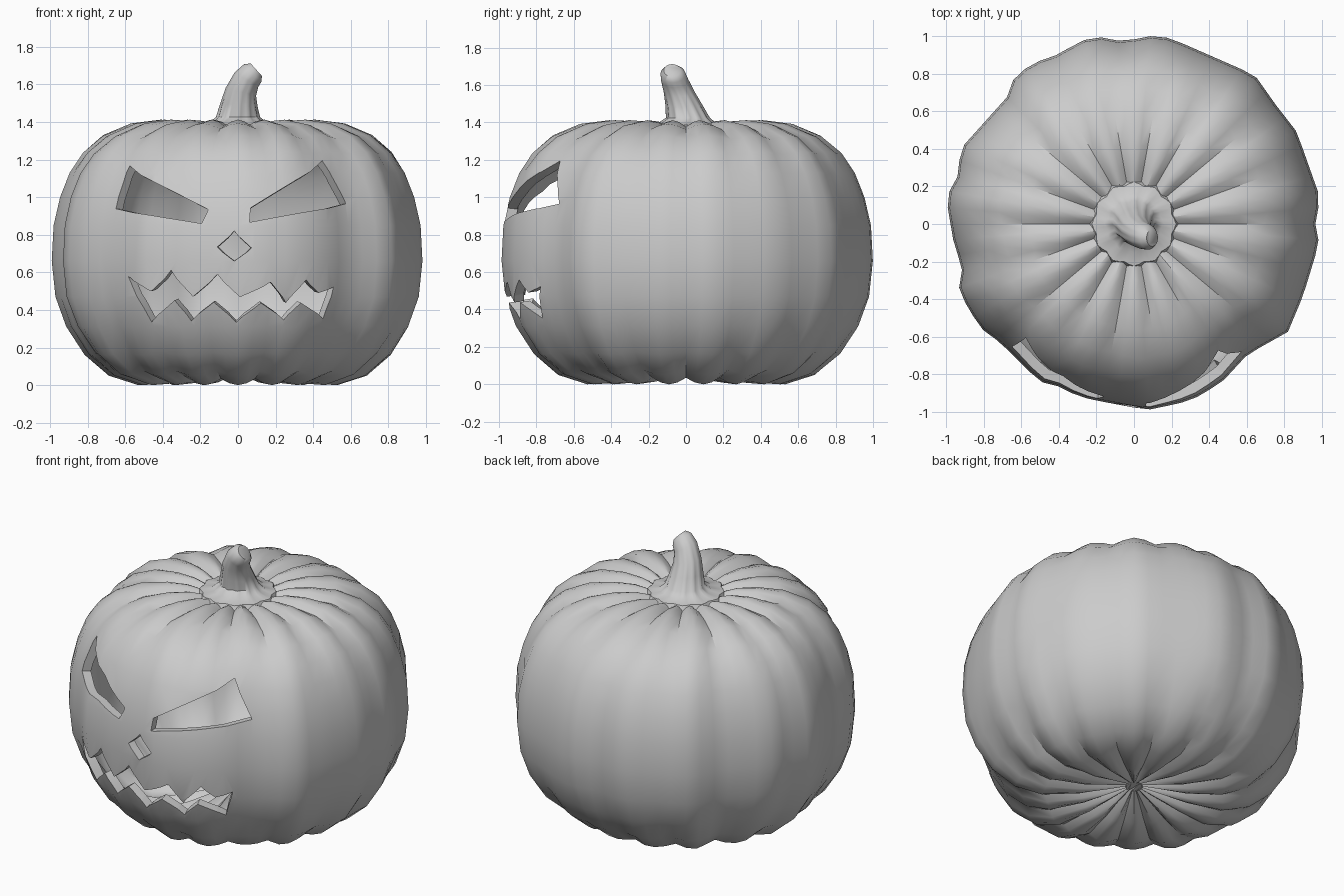
import bpy, bmesh, math
from mathutils import Vector

if "Cube" in bpy.data.objects:
    bpy.data.objects.remove(bpy.data.objects["Cube"])

LOBES, SEGS = 18, 72


def finish(name, bm, recalc=False):
    if recalc:
        bmesh.ops.recalc_face_normals(bm, faces=bm.faces[:])
    me = bpy.data.meshes.new(name)
    bm.to_mesh(me)
    bm.free()
    ob = bpy.data.objects.new(name, me)
    bpy.context.collection.objects.link(ob)
    return ob


def activate(ob):
    bpy.ops.object.select_all(action='DESELECT')
    ob.select_set(True)
    bpy.context.view_layer.objects.active = ob


def bridge(bm, a, b, flip=False):
    n = len(a)
    for i in range(n):
        f = [a[i], a[(i + 1) % n], b[(i + 1) % n], b[i]]
        bm.faces.new(f[::-1] if flip else f)


# Uneven cross-section at the widest height: (angle in degrees, radius)
SECTION = [(0, .965), (8, 1.0), (29.5, .995), (40, .985), (51, 1.02), (73, .99), (79, 1.008),
           (86, 1.003), (93, .97), (101, 1.015), (107, 1.015), (113, .986), (122, 1.01),
           (129, 1.01), (135, .955), (157, 1.008), (164, .968), (172, 1.01), (187, .963),
           (194, .94), (201, 1.0), (214, .987), (222, .95), (235, .963), (239, .978),
           (246, .95), (252, .965), (259, .96), (274, .992), (280, .984), (288, .987),
           (299, .963), (311, .92), (325, 1.0), (337, .977), (354, .99), (360, .965)]


def section(deg):
    # radius on the straight chord between two section points
    for (a0, r0), (a1, r1) in zip(SECTION, SECTION[1:]):
        if a0 <= deg <= a1:
            s = lambda d: math.sin(math.radians(d))
            return r0 * r1 * s(a1 - a0) / (r0 * s(deg - a0) + r1 * s(a1 - deg))


# Body lathe: (radius, height, depth of regular creases), bottom to top
PROFILE = [(.05, .085, .012), (.16, .055, .03), (.32, .015, .04), (.54, .0, .035),
           (.70, .05, .03), (.83, .16, .02), (.925, .31, .01), (.98, .47, 0),
           (1.0, .66, 0), (.99, .85, 0), (.955, 1.0, 0), (.905, 1.13, .005),
           (.835, 1.24, .015), (.73, 1.33, .025), (.58, 1.392, .03), (.42, 1.412, .035),
           (.30, 1.405, .035), (.20, 1.375, .025), (.08, 1.35, .01)]


def shell(bm, scale, flip):
    pts = [Vector((r * scale, .7 + (z - .7) * scale)) for r, z, d in PROFILE]
    rings = []
    for i, p in enumerate(pts):
        t = (pts[min(i + 1, len(pts) - 1)] - pts[max(i - 1, 0)]).normalized()
        nrm = Vector((t.y, -t.x))
        ring = []
        for k in range(SEGS):
            a = math.tau * k / SEGS
            crease = PROFILE[i][2] * (abs(math.sin(a * LOBES / 2)) - 1)
            q = p + nrm * crease
            q.x += (section(360 * k / SEGS) - 1) * p.x
            ring.append(bm.verts.new((q.x * math.cos(a), q.x * math.sin(a), q.y)))
        rings.append(ring)
    for a, b in zip(rings, rings[1:]):
        bridge(bm, a, b, flip)
    bm.faces.new(rings[0] if flip else rings[0][::-1])
    bm.faces.new(rings[-1][::-1] if flip else rings[-1])


bm = bmesh.new()
shell(bm, 1.0, False)
shell(bm, .945, True)
body = finish("pumpkin_body", bm)

# Carved openings, outlined in the front view (x, z)
HOLES = {
    "left_eye": [(-.585, 1.17), (-.66, .94), (-.195, .86), (-.16, .935)],
    "right_eye": [(.46, 1.20), (.065, .94), (.06, .865), (.60, .97)],
    "nose": [(-.02, .82), (-.11, .735), (-.02, .66), (.07, .73)],
    "mouth": [(-.59, .58), (-.46, .335), (-.34, .45), (-.25, .34), (-.13, .44), (-.01, .335),
              (.12, .44), (.24, .35), (.33, .44), (.46, .35), (.52, .52), (.43, .49),
              (.36, .56), (.25, .44), (.17, .55), (.01, .47), (-.11, .59), (-.24, .47),
              (-.36, .61), (-.46, .50)],
}


def on_body(x, z, scale):
    # point on the front skin, pushed out from or in towards the centre
    for (r0, z0, _), (r1, z1, _) in zip(PROFILE[3:], PROFILE[4:]):
        if z0 <= z <= z1:
            r = .965 * (r0 + (r1 - r0) * (z - z0) / (z1 - z0))
            break
    y = -math.sqrt(r * r - x * x)
    return (x * scale, y * scale, .75 + (z - .75) * (.5 + scale / 2))


for name, pts in HOLES.items():
    bm = bmesh.new()
    front = [bm.verts.new(on_body(x, z, 1.2)) for x, z in pts]
    back = [bm.verts.new(on_body(x, z, .7)) for x, z in pts]
    bm.faces.new(front)
    bm.faces.new(back[::-1])
    bridge(bm, front, back)
    bmesh.ops.triangulate(bm, faces=bm.faces[:])
    cutter = finish(name + "_cutter", bm, True)
    cutter.hide_render = True
    activate(body)
    mod = body.modifiers.new(name, 'BOOLEAN')
    mod.operation = 'DIFFERENCE'
    mod.solver = 'EXACT'
    mod.object = cutter
    bpy.ops.object.modifier_apply(modifier=mod.name)
    bpy.data.objects.remove(cutter)

activate(body)
bpy.ops.object.shade_smooth_by_angle(angle=math.radians(38))

# Stem: softly fluted, flared at the base, bending to the front right
# (centre, radius, tilt of the ring towards +x, flute depth)
STEM = [((0, 0, 1.345), .235, 0, .03), ((0, 0, 1.385), .215, 0, .04),
        ((0, .005, 1.395), .15, 0, .05), ((0, .01, 1.425), .112, 0, .05),
        ((.005, -.01, 1.49), .096, 5, .04), ((.015, -.035, 1.56), .082, 14, .02),
        ((.045, -.06, 1.625), .073, 32, .01), ((.078, -.07, 1.66), .066, 45, 0),
        ((.097, -.074, 1.678), .045, 48, 0)]
bm = bmesh.new()
rings = []
for c, r, tilt, flute in STEM:
    t = math.radians(tilt)
    ring = []
    for k in range(48):
        a = math.tau * k / 48
        rr = r * (1 + flute * math.cos(12 * a))
        x, y = rr * math.cos(a), rr * math.sin(a)
        ring.append(bm.verts.new(Vector(c) + Vector((x * math.cos(t), y, -x * math.sin(t)))))
    rings.append(ring)
for a, b in zip(rings, rings[1:]):
    bridge(bm, a, b)
bm.faces.new(rings[0][::-1])
bm.faces.new(rings[-1])
stem = finish("stem", bm)
activate(stem)
bpy.ops.object.shade_smooth_by_angle(angle=math.radians(50))
